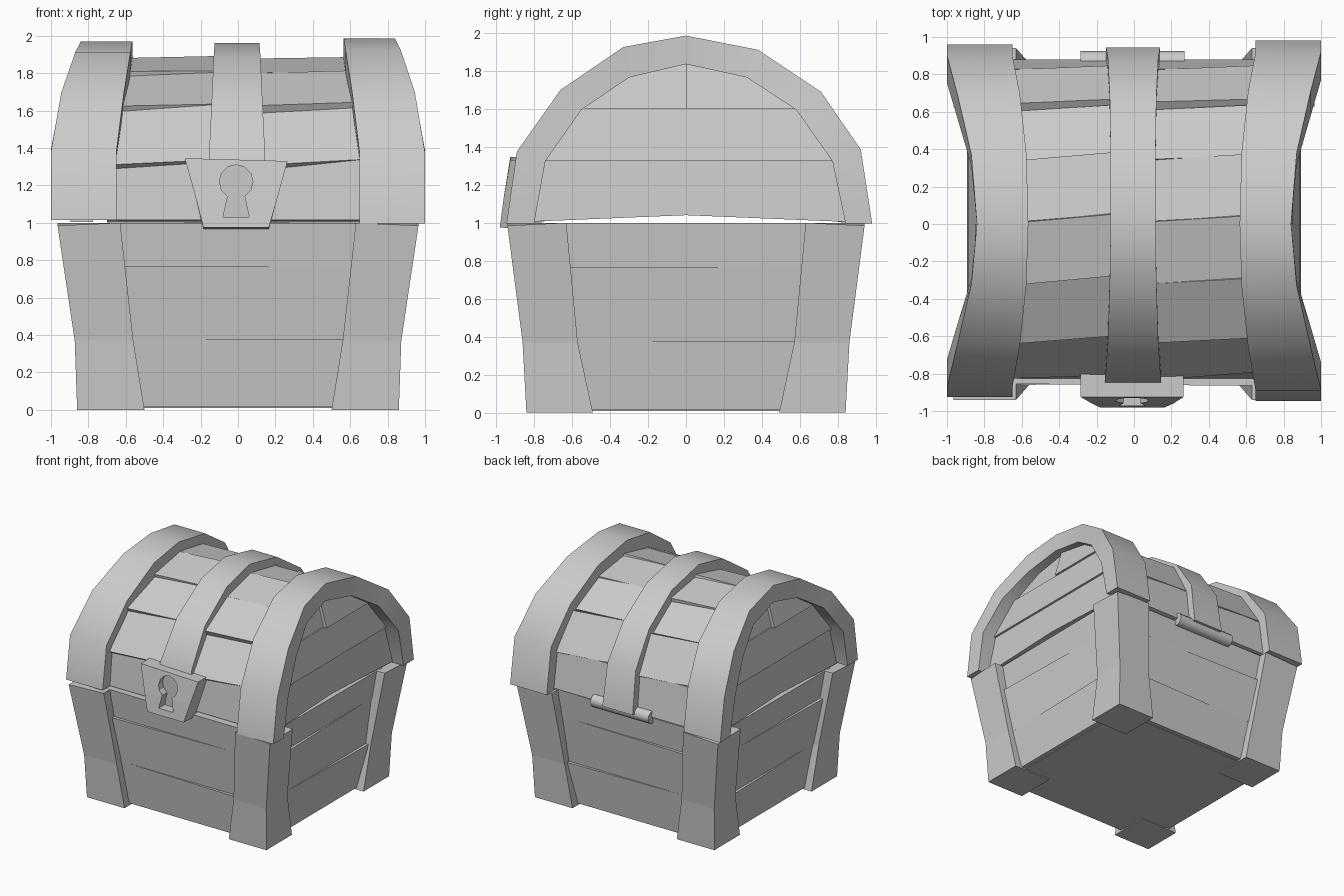
import bpy, bmesh, math, random
from mathutils import Vector

if "Cube" in bpy.data.objects:
    bpy.data.objects.remove(bpy.data.objects["Cube"])

random.seed(4)


def loft(name, rings, smooth=False):
    """Solid through equal-length rings of points, capped at both ends."""
    bm = bmesh.new()
    vs = [[bm.verts.new(p) for p in r] for r in rings]
    n = len(rings[0])
    for a, b in zip(vs, vs[1:]):
        for i in range(n):
            j = (i + 1) % n
            bm.faces.new((a[i], a[j], b[j], b[i]))
    bm.faces.new(vs[0])
    bm.faces.new(vs[-1])
    bmesh.ops.recalc_face_normals(bm, faces=bm.faces)
    me = bpy.data.meshes.new(name)
    bm.to_mesh(me)
    bm.free()
    ob = bpy.data.objects.new(name, me)
    bpy.context.collection.objects.link(ob)
    if smooth:
        bpy.ops.object.select_all(action='DESELECT')
        ob.select_set(True)
        bpy.context.view_layer.objects.active = ob
        bpy.ops.object.shade_smooth_by_angle(angle=math.radians(35))
    return ob


def slab(name, pts, inward):
    """Board with outer outline pts, thickened along inward."""
    return loft(name, [pts, [Vector(p) + Vector(inward) for p in pts]])


def rect(x, y, z):
    return [(-x, -y, z), (x, -y, z), (x, y, z), (-x, y, z)]


# Base core
loft("base_core", [rect(.75, .73, .01), rect(.85, .82, .985)])

# Base boards: three slightly tilted rows on each of the four sides
turn = [lambda u, d, z: (u, -d, z), lambda u, d, z: (d, u, z),
        lambda u, d, z: (-u, d, z), lambda u, d, z: (-d, -u, z)]
for s, put in enumerate(turn):
    extra = .025 if s % 2 else 0
    for r, (z0, z1) in enumerate([(.015, .375), (.375, .765), (.765, 1.0)]):
        w = .7
        d0, d1 = .765 + .09 * z0 + extra, .765 + .09 * z1 + extra
        lift = (.03, -.005) if (r + s // 2) % 2 else (-.005, .03)
        if r == 2:
            lift = (0, .01)
        slab("base_board", [put(-w, d0, z0), put(w, d0, z0),
                            put(w, d1 + lift[1], z1), put(-w, d1 + lift[0], z1)],
             Vector(put(0, -.08, 0)))

# Flared corner posts
post = [(0, .86, .84, .50, .49), (.37, .873, .86, .56, .57), (1.0, .965, .94, .63, .63)]
for sx in (-1, 1):
    for sy in (-1, 1):
        loft("corner_post", [[(sx * xo, sy * yo, z - .015 * (z > .9)), (sx * xi, sy * yo, z),
                              (sx * xi, sy * yi, z), (sx * xo, sy * yi, z)]
                             for z, xo, yo, xi, yi in post])

# Lid core
core = [(-.77, 1.04), (-.73, 1.33), (-.54, 1.58), (-.28, 1.75), (0, 1.82),
        (.32, 1.75), (.57, 1.58), (.76, 1.33), (.80, 1.04)]
loft("lid_core", [[(x, y, z) for y, z in core] for x in (-.66, .66)])

# Lid planks: rows over the arch, split by the centre strap
rows = [((-.825, 1.015), (-.79, 1.34)), ((-.81, 1.32), (-.60, 1.615)),
        ((-.62, 1.63), (-.30, 1.80)), ((-.30, 1.80), (.03, 1.88)),
        ((.03, 1.865), (.36, 1.81)), ((.35, 1.80), (.62, 1.62)),
        ((.65, 1.63), (.83, 1.33)), ((.83, 1.34), (.88, 1.015))]
for i, (a, b) in enumerate(rows):
    t = Vector((0, b[0] - a[0], b[1] - a[1])).normalized()
    n = Vector((0, -t.z, t.y))
    for x0, x1 in ((-.70, -.05), (.05, .70)):
        tilt = 0 if i in (0, 7) else random.uniform(.018, .032)
        la, lb = random.uniform(0, .02), random.uniform(-.01, .01)
        if i in (0, 7):
            la = lb = 0
        A, B = Vector((0, *a)), Vector((0, *b))
        slab("lid_plank", [Vector((x0, 0, 0)) + A - t * tilt + n * la,
                           Vector((x1, 0, 0)) + A + t * tilt + n * lb,
                           Vector((x1, 0, 0)) + B + t * tilt + n * lb,
                           Vector((x0, 0, 0)) + B - t * tilt + n * lb], -n * .08)

# Lid end boards, stepped and leaning inward, with a split top board
for s in (-1, 1):
    ends = [([(-.84, 1.005), (0, 1.04), (.84, 1.005), (.80, 1.335), (-.80, 1.335)], .895, .865),
            ([(-.80, 1.325), (.80, 1.325), (.61, 1.605), (-.61, 1.605)], .885, .83),
            ([(-.61, 1.6), (0, 1.6), (0, 1.88), (-.32, 1.81)], .82, .75),
            ([(0, 1.6), (.61, 1.6), (.34, 1.81), (0, 1.88)], .85, .77)]
    for pts, x0, x1 in ends:
        lo, hi = min(p[1] for p in pts), max(p[1] for p in pts)
        slab("lid_end_board", [(s * (x0 + (x1 - x0) * (z - lo) / (hi - lo)), y * s, z)
                               if len(pts) == 4 and lo > 1.5 else
                               (s * (x0 + (x1 - x0) * (z - lo) / (hi - lo)), y, z)
                               for y, z in pts], (-s * .12, 0, 0))

# Heavy arched bands at both ends of the lid
outer = [(-.945, 1.0), (-.89, 1.38), (-.66, 1.705), (-.33, 1.93), (0, 1.99),
         (.38, 1.915), (.71, 1.695), (.92, 1.39), (.98, 1.0)]
inner = [(-.80, 1.0), (-.74, 1.33), (-.55, 1.60), (-.30, 1.77), (0, 1.84),
         (.32, 1.77), (.58, 1.60), (.77, 1.33), (.84, 1.0)]
reach = [(1.0, .65), (1.0, .65), (.945, .61), (.87, .575), (.84, .565),
         (.87, .575), (.945, .61), (1.0, .65), (1.0, .65)]
for s, k, dz in ((-1, .98, .015), (1, 1, -.005)):
    rings = []
    for (yo, zo), (yi, zi), (xo, xi) in zip(outer, inner, reach):
        zo, zi = [1 + dz + (z - 1) * (k - dz * (k < 1)) for z in (zo, zi)]
        rings.append([(s * xo, yo * k, zo), (s * xi, yo * k, zo),
                      (s * xi, yi * k, zi), (s * xo, yi * k, zi)])
    loft("lid_end_band", rings, True)

# Centre strap
strap = [(-.87, 1.15), (-.845, 1.36), (-.64, 1.67), (-.32, 1.89), (0, 1.96),
         (.37, 1.88), (.69, 1.665), (.89, 1.38), (.945, 1.02)]
half = [.155, .15, .135, .125, .12, .12, .125, .135, .145]
loft("centre_strap",
     [[(-w - .005, y, z), (w - .005, y, z), (w - .005, y * .86, 1 + (z - 1) * .86),
       (-w - .005, y * .86, 1 + (z - 1) * .86)] for (y, z), w in zip(strap, half)], True)

# Back hinge barrel
loft("hinge_barrel", [[(x, .87 + .055 * math.cos(a * math.pi / 6),
                        1.01 + .055 * math.sin(a * math.pi / 6)) for a in range(12)]
                      for x in (-.285, .27)], True)

# Lock plate with a cut keyhole
lock = loft("lock_plate", [
    [(-.285, -.76, 1.345), (.265, -.76, 1.33), (.265, -.925, 1.33), (-.285, -.925, 1.345)],
    [(-.225, -.76, 1.13), (.21, -.76, 1.13), (.21, -.96, 1.13), (-.225, -.96, 1.13)],
    [(-.185, -.76, .96), (.165, -.76, .96), (.165, -.98, .975), (-.185, -.98, .975)]])
key = [(-.01 + .09 * math.cos(math.radians(a)), 1.22 + .09 * math.sin(math.radians(a)))
       for a in range(-60, 241, 30)] + [(-.08, 1.03), (.06, 1.03)]
cutter = loft("keyhole_cutter", [[(x, y, z) for x, z in key] for y in (-1.1, -.89)])
cutter.hide_render = True
cutter.display_type = 'WIRE'
cut = lock.modifiers.new("keyhole", 'BOOLEAN')
cut.operation = 'DIFFERENCE'
cut.object = cutter
